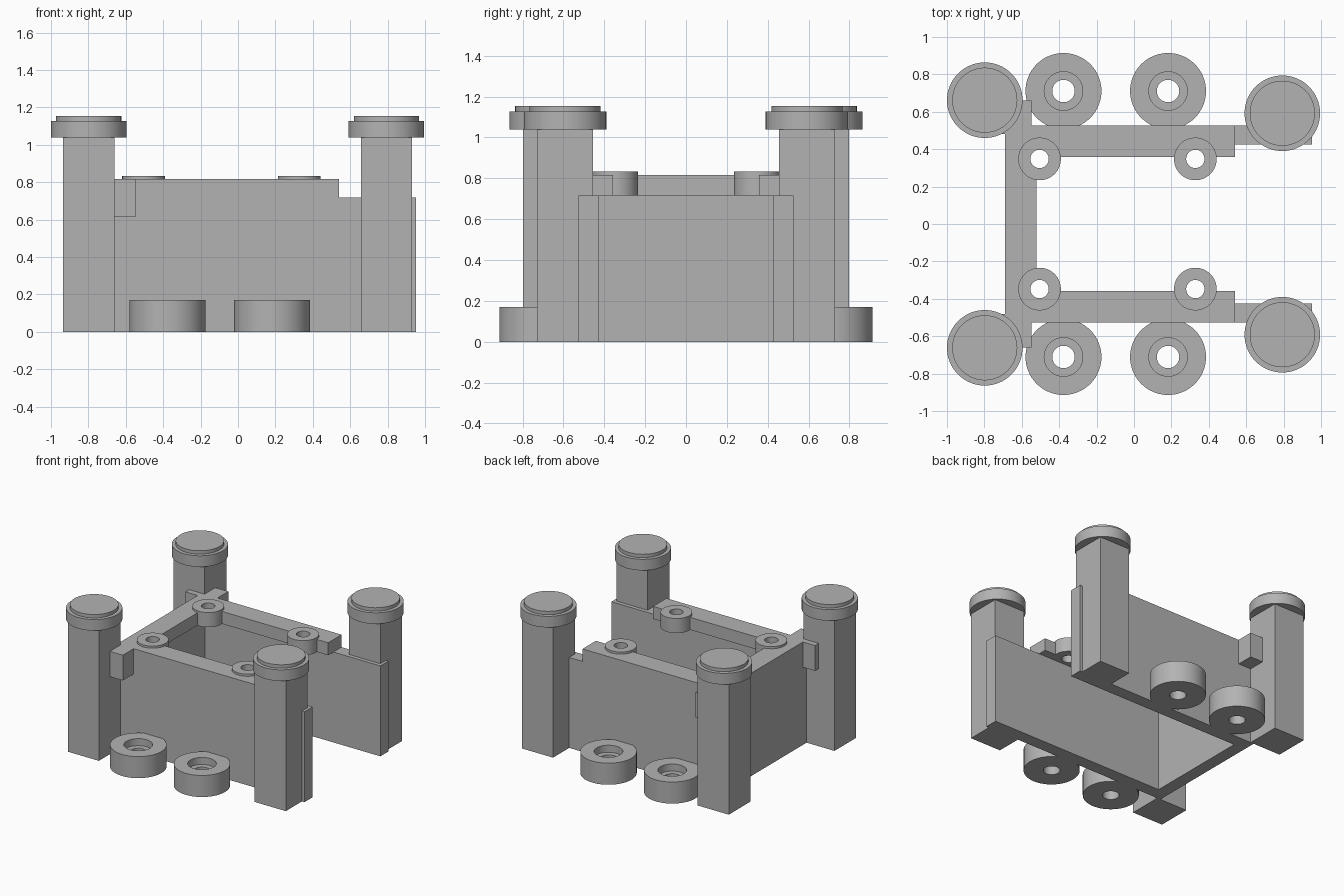
import bpy, bmesh, math

if "Cube" in bpy.data.objects:
    bpy.data.objects.remove(bpy.data.objects["Cube"])

grey = bpy.data.materials.new("plain_grey")
grey.diffuse_color = (0.45, 0.45, 0.45, 1)
grey.use_nodes = True
grey.node_tree.nodes["Principled BSDF"].inputs["Base Color"].default_value = grey.diffuse_color


def finish(name, bm, smooth=False):
    bmesh.ops.recalc_face_normals(bm, faces=bm.faces)
    mesh = bpy.data.meshes.new(name)
    bm.to_mesh(mesh)
    bm.free()
    mesh.materials.append(grey)
    ob = bpy.data.objects.new(name, mesh)
    bpy.context.collection.objects.link(ob)
    if smooth:
        activate(ob)
        bpy.ops.object.shade_smooth_by_angle(angle=math.radians(30))
    return ob


def activate(ob):
    bpy.ops.object.select_all(action='DESELECT')
    ob.select_set(True)
    bpy.context.view_layer.objects.active = ob


def prism(name, outline, z0, z1):
    """Extrude a flat outline from z0 to z1."""
    bm = bmesh.new()
    face = bm.faces.new([bm.verts.new((x, y, z0)) for x, y in outline])
    top = bmesh.ops.extrude_face_region(bm, geom=[face])["geom"]
    bmesh.ops.translate(bm, vec=(0, 0, z1 - z0),
                        verts=[v for v in top if isinstance(v, bmesh.types.BMVert)])
    return finish(name, bm)


def box(name, x0, x1, y0, y1, z0, z1):
    return prism(name, [(x0, y0), (x1, y0), (x1, y1), (x0, y1)], z0, z1)


def lathe(name, cx, cy, profile, closed=False, n=64):
    """Spin (radius, z) points round a vertical axis; closed joins last to first."""
    bm = bmesh.new()
    rings = []
    for r, z in profile:
        rings.append([bm.verts.new((cx + r * math.cos(2 * math.pi * i / n),
                                    cy + r * math.sin(2 * math.pi * i / n), z))
                      for i in range(n)])
    pairs = list(zip(rings, rings[1:]))
    if closed:
        pairs.append((rings[-1], rings[0]))
    else:
        bm.faces.new(rings[0])
        bm.faces.new(rings[-1])
    for a, b in pairs:
        for i in range(n):
            j = (i + 1) % n
            bm.faces.new((a[i], a[j], b[j], b[i]))
    return finish(name, bm, smooth=True)


def u_shape(x_back, x_end, y_out, t):
    """Outline of a U open towards +x, with wall thickness t."""
    xi, yi = x_back + t, y_out - t
    return [(x_back, -y_out), (x_end, -y_out), (x_end, -yi), (xi, -yi),
            (xi, yi), (x_end, yi), (x_end, y_out), (x_back, y_out)]


WALL_TOP, RAIL_TOP = 0.717, 0.816

# Thin U-shaped wall and the thicker rail on top of it
prism("wall", u_shape(-0.69, 0.952, 0.526, 0.101), 0, WALL_TOP)
rail = prism("top_rail", u_shape(-0.69, 0.54, 0.526, 0.168), WALL_TOP, RAIL_TOP)

for side, s in (("front", -1), ("back", 1)):
    # Corner posts with stepped round caps
    for end, x, y in (("left", -0.798, 0.662), ("right", 0.793, 0.592)):
        h = 0.1365
        box(f"{side}_{end}_post", x - h, x + h, s * y - h, s * y + h, 0, 1.038)
        lathe(f"{side}_{end}_cap", x, s * y,
              [(0.202, 1.038), (0.202, 1.126), (0.174, 1.126), (0.174, 1.153)])

    # Block joining the left post to the wall corner
    y0, y1 = sorted((s * 0.48, s * 0.661))
    box(f"{side}_joint_block", -0.796, -0.548, y0, y1, 0.615, RAIL_TOP)

    # Outer floor rings with counterbored holes
    for k, x in enumerate((-0.377, 0.182)):
        lathe(f"{side}_floor_ring_{k + 1}", x, s * 0.711,
              [(0.203, 0), (0.203, 0.171), (0.103, 0.171), (0.103, 0.115),
               (0.06, 0.115), (0.06, 0)], closed=True)

    # Small rings set into the rail, drilled through it
    for k, x in enumerate((-0.505, 0.328)):
        y = s * 0.348
        lathe(f"{side}_rail_ring_{k + 1}", x, y,
              [(0.114, WALL_TOP), (0.114, 0.833), (0.049, 0.833), (0.049, WALL_TOP)],
              closed=True)
        drill = lathe("drill", x, y, [(0.05, 0.65), (0.05, 0.9)])
        drill.hide_render = True
        activate(rail)
        cut = rail.modifiers.new("hole", 'BOOLEAN')
        cut.operation, cut.solver, cut.object = 'DIFFERENCE', 'EXACT', drill
        bpy.ops.object.modifier_apply(modifier=cut.name)
        bpy.data.objects.remove(drill)
